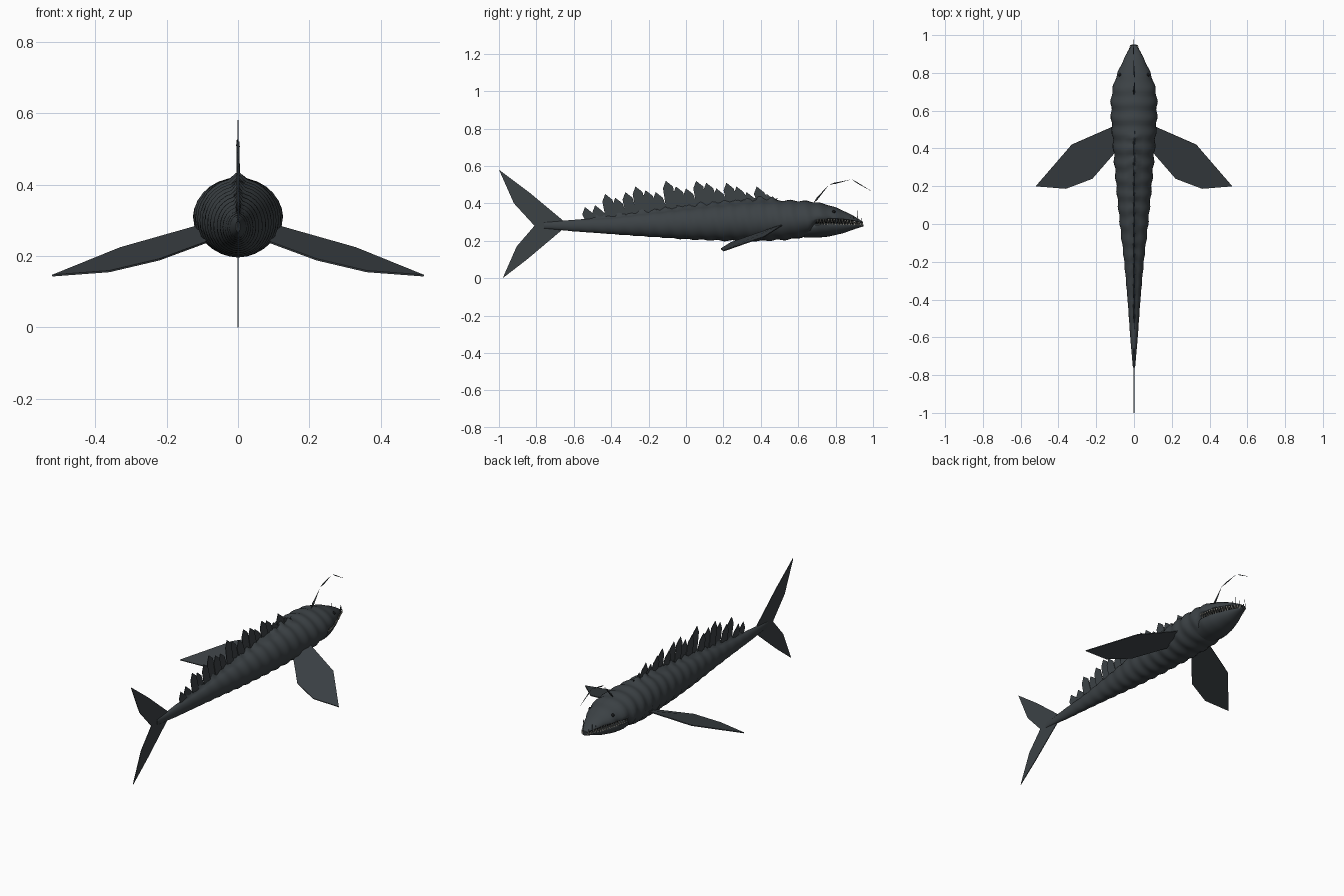
import bpy, bmesh, math, random
from mathutils import Vector

random.seed(4)
if "Cube" in bpy.data.objects:
    bpy.data.objects.remove(bpy.data.objects["Cube"])


def material(name, rgb):
    m = bpy.data.materials.new(name)
    m.use_nodes = True
    m.diffuse_color = (*rgb, 1)
    m.node_tree.nodes["Principled BSDF"].inputs["Base Color"].default_value = (*rgb, 1)
    return m


SKIN = material("slate skin", (0.045, 0.054, 0.06))
TEETH = material("ivory teeth", (0.6, 0.58, 0.5))
DARK = material("dark mouth", (0.008, 0.009, 0.01))


def finish(name, bm, mat, smooth=False):
    bmesh.ops.recalc_face_normals(bm, faces=bm.faces)
    me = bpy.data.meshes.new(name)
    bm.to_mesh(me)
    bm.free()
    me.materials.append(mat)
    ob = bpy.data.objects.new(name, me)
    bpy.context.collection.objects.link(ob)
    if smooth:
        bpy.ops.object.select_all(action='DESELECT')
        ob.select_set(True)
        bpy.context.view_layer.objects.active = ob
        bpy.ops.object.shade_smooth_by_angle(angle=math.radians(50))
    return ob


def sample(stations, y):
    """Smoothly interpolate half width, top, middle and bottom at y."""
    i = 0
    while i < len(stations) - 2 and y > stations[i + 1][0]:
        i += 1
    a, b = stations[i], stations[i + 1]
    t = min(1, max(0, (y - a[0]) / (b[0] - a[0])))
    return [p + (q - p) * t for p, q in zip(a[1:], b[1:])]


def loft(name, stations, mat, rings, sides=28, lumps=0.0, crest=False):
    bm = bmesh.new()
    loops = []
    y0, y1 = stations[0][0], stations[-1][0]
    for r in range(rings + 1):
        y = y0 + (y1 - y0) * r / rings
        w, top, mid, low = sample(stations, y)
        loop = []
        for s in range(sides):
            a = 2 * math.pi * s / sides
            sx, cz = math.sin(a), math.cos(a)
            bump = 1 + lumps * math.sin(y * 78 + 1.2 * abs(sx) + 2 * cz) * min(1, w / 0.06)
            z = mid + cz * bump * ((top - mid) if cz > 0 else (mid - low))
            if crest and s == 0 and -0.52 < y < 0.48:
                z += 0.014 + 0.008 * math.sin(y * 100)
            loop.append(bm.verts.new((w * sx * bump, y, z)))
        loops.append(loop)
    for a, b in zip(loops, loops[1:]):
        for s in range(sides):
            n = (s + 1) % sides
            bm.faces.new((a[s], a[n], b[n], b[s]))
    bm.faces.new(loops[0])
    bm.faces.new(loops[-1])
    return finish(name, bm, mat, True)


def plate(name, points, thickness, mat=SKIN):
    """Thin flat fin extruded evenly about its outline."""
    bm = bmesh.new()
    pts = [Vector(p) for p in points]
    n = Vector()
    for p, q in zip(pts, pts[1:] + pts[:1]):
        n += p.cross(q)
    n = n.normalized() * thickness / 2
    a = [bm.verts.new(p + n) for p in pts]
    b = [bm.verts.new(p - n) for p in pts]
    bm.faces.new(a)
    bm.faces.new(b[::-1])
    for i in range(len(pts)):
        j = (i + 1) % len(pts)
        bm.faces.new((a[i], b[i], b[j], a[j]))
    return finish(name, bm, mat)


def spike(bm, base, tip, radius, sides=5):
    base, tip = Vector(base), Vector(tip)
    d = (tip - base).normalized()
    u = d.orthogonal().normalized()
    v = d.cross(u)
    ring = [bm.verts.new(base + radius * (u * math.cos(k * math.tau / sides) + v * math.sin(k * math.tau / sides)))
            for k in range(sides)]
    end = bm.verts.new(tip)
    bm.faces.new(ring)
    for k in range(sides):
        bm.faces.new((ring[k], ring[(k + 1) % sides], end))


# Body and upper head: y, half width, top, middle, bottom
BODY = [(-0.76, 0.006, 0.298, 0.282, 0.266), (-0.6, 0.02, 0.312, 0.28, 0.25),
        (-0.4, 0.034, 0.325, 0.28, 0.236), (-0.2, 0.052, 0.35, 0.285, 0.222),
        (0, 0.075, 0.375, 0.29, 0.208), (0.2, 0.094, 0.397, 0.297, 0.2),
        (0.4, 0.11, 0.415, 0.302, 0.199), (0.55, 0.121, 0.416, 0.306, 0.206),
        (0.66, 0.122, 0.411, 0.31, 0.225), (0.7, 0.117, 0.405, 0.318, 0.3),
        (0.76, 0.102, 0.392, 0.32, 0.309), (0.84, 0.07, 0.362, 0.317, 0.309),
        (0.91, 0.035, 0.325, 0.307, 0.301), (0.945, 0.014, 0.302, 0.296, 0.291)]
loft("body", BODY, SKIN, 110, lumps=0.035, crest=True)

# Lower jaw
JAW = [(0.63, 0.085, 0.29, 0.27, 0.216), (0.7, 0.102, 0.296, 0.285, 0.216),
       (0.76, 0.09, 0.298, 0.287, 0.222), (0.84, 0.062, 0.295, 0.286, 0.24),
       (0.91, 0.03, 0.289, 0.284, 0.265), (0.95, 0.013, 0.287, 0.284, 0.277)]
loft("lower_jaw", JAW, SKIN, 24)

# Mouth lining between the jaws
LINING = [(0.66, 0.085, 0.32, 0.3, 0.28), (0.75, 0.08, 0.318, 0.302, 0.285),
          (0.93, 0.012, 0.298, 0.293, 0.285)]
loft("mouth_lining", LINING, DARK, 10, 12)

# Teeth along both jaws
upper, lower = bmesh.new(), bmesh.new()
for i in range(17):
    y = 0.705 + 0.0145 * i
    for side in (-1, 1):
        w, top, mid, low = sample(BODY, y)
        spike(upper, (side * w * 0.9, y, mid - 0.004), (side * w * 0.93, y, mid - 0.024), 0.0045)
        w, top, mid, low = sample(JAW, y)
        spike(lower, (side * w * 0.95, y + 0.007, mid), (side * (w + 0.003), y + 0.007, mid + 0.02), 0.004)
finish("upper_teeth", upper, TEETH)
finish("lower_teeth", lower, TEETH)

# Long fangs curling over the snout tip
fangs = bmesh.new()
for i, length in enumerate((0.045, 0.065, 0.085, 0.05)):
    y = 0.875 + 0.02 * i
    w = sample(JAW, y)[0]
    for side in (-1, 1):
        spike(fangs, (side * w, y, 0.285), (side * (w + 0.004), y + 0.004, 0.285 + length), 0.003)
finish("snout_fangs", fangs, SKIN)

# Eyes
for side, label in ((1, "left"), (-1, "right")):
    bm = bmesh.new()
    bmesh.ops.create_uvsphere(bm, u_segments=12, v_segments=8, radius=0.009)
    bmesh.ops.translate(bm, verts=bm.verts, vec=(side * 0.074, 0.79, 0.355))
    finish(label + "_eye", bm, DARK, True)

# Dorsal fin: overlapping raked blades with a jagged crown
TOPS = (0.38, 0.39, 0.45, 0.43, 0.46, 0.49, 0.47, 0.46, 0.52, 0.49,
        0.48, 0.52, 0.51, 0.48, 0.51, 0.49, 0.46, 0.49, 0.45)
for i, peak in enumerate(TOPS):
    y = -0.52 + 0.054 * i
    base = sample(BODY, y)[1] - 0.015
    x = 0.003 * (-1) ** i
    plate(f"dorsal_blade_{i + 1}",
          [(x, y + 0.025, base), (x, y + 0.04, base + 0.03), (x, y + 0.018, peak - 0.03),
           (x, y - 0.02, peak), (x, y - 0.035, peak - 0.04), (x, y - 0.015, base)], 0.003)

# Tail fin
plate("tail_fin", [(0, y, z) for y, z in (
    (-0.66, 0.26), (-0.66, 0.31), (-0.84, 0.46), (-1, 0.58), (-0.92, 0.4), (-0.81, 0.28),
    (-0.905, 0.17), (-0.98, 0), (-0.85, 0.1))], 0.004)

# Pectoral fins
for side, label in ((1, "left"), (-1, "right")):
    plate(label + "_pectoral_fin", [(side * x, y, z) for x, y, z in (
        (0.09, 0.525, 0.29), (0.33, 0.42, 0.222), (0.52, 0.2, 0.145), (0.36, 0.187, 0.157),
        (0.22, 0.24, 0.19), (0.09, 0.39, 0.238))], 0.005)

# Lure stalk: three thin links, widest partway along
PATH = [(0, 0.68, 0.4), (0.003, 0.765, 0.5), (-0.003, 0.885, 0.528), (0, 1, 0.46)]
bm = bmesh.new()
for a, b, r in zip(PATH, PATH[1:], (0.006, 0.004, 0.003)):
    a, b = Vector(a), Vector(b)
    belly = a.lerp(b, 0.25)
    spike(bm, belly, a, r)
    spike(bm, belly, b, r)
finish("lure_stalk", bm, SKIN)
